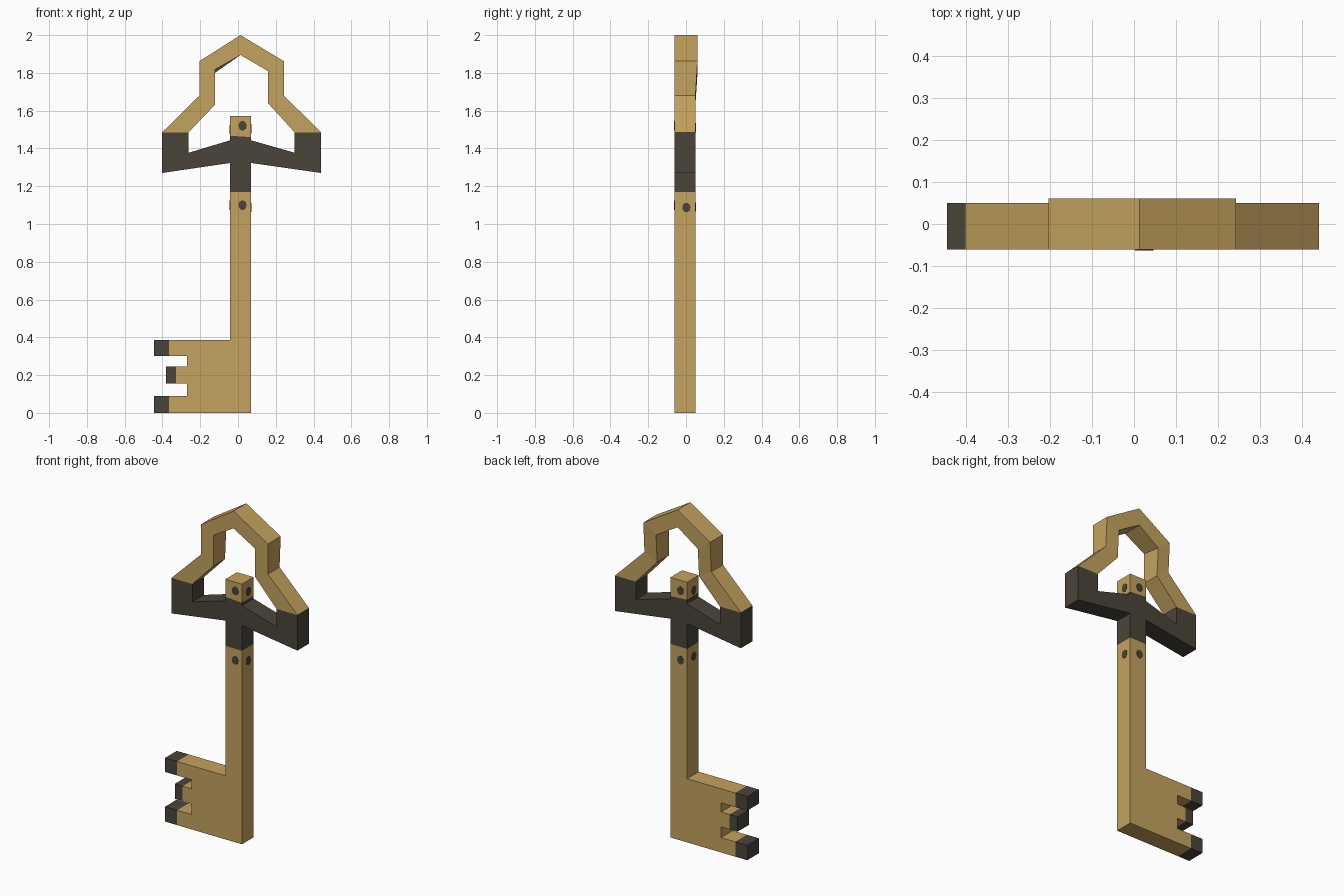
import bpy, bmesh, math
from mathutils import Vector

if "Cube" in bpy.data.objects:
    bpy.data.objects.remove(bpy.data.objects["Cube"])

FRONT, BACK = -0.061, 0.05      # thickness of the flat key
L, R = -0.042, 0.069            # shaft sides


def material(name, rgb):
    m = bpy.data.materials.new(name)
    m.diffuse_color = (*rgb, 1)
    m.use_nodes = True
    m.node_tree.nodes["Principled BSDF"].inputs["Base Color"].default_value = m.diffuse_color
    return m


gold = material("old gold", (0.56, 0.365, 0.112))
dark = material("dark iron", (0.069, 0.059, 0.042))


def finish(name, bm, mat):
    bmesh.ops.recalc_face_normals(bm, faces=bm.faces)
    me = bpy.data.meshes.new(name)
    bm.to_mesh(me)
    bm.free()
    me.materials.append(mat)
    ob = bpy.data.objects.new(name, me)
    bpy.context.collection.objects.link(ob)
    return ob


def plate(name, pts, mat, joints=()):
    """Extrude an x-z outline; edges listed in joints stay open (they meet another part)."""
    bm = bmesh.new()
    f = [bm.verts.new((x, FRONT, z)) for x, z in pts]
    b = [bm.verts.new((x, BACK, z)) for x, z in pts]
    bm.faces.new(f)
    bm.faces.new(b[::-1])
    n = len(pts)
    for i in range(n):
        if i not in joints:
            j = (i + 1) % n
            bm.faces.new((f[i], b[i], b[j], f[j]))
    return finish(name, bm, mat)


# shaft with the toothed bit
plate("shaft_and_bit", [
    (L, 0.385), (-0.365, 0.385), (-0.365, 0.30), (-0.27, 0.30), (-0.27, 0.245),
    (-0.327, 0.245), (-0.327, 0.155), (-0.27, 0.155), (-0.27, 0.09),
    (-0.365, 0.09), (-0.365, 0), (R, 0), (R, 1.17), (L, 1.17)],
    gold, joints=(1, 5, 9, 12))

# dark tooth tips
for name, x0, x1, z0, z1 in (("tooth_tip_top", -0.445, -0.365, 0.30, 0.385),
                             ("tooth_tip_middle", -0.38, -0.327, 0.155, 0.245),
                             ("tooth_tip_bottom", -0.445, -0.365, 0, 0.09)):
    plate(name, [(x0, z0), (x1, z0), (x1, z1), (x0, z1)], dark, joints=(1,))

# dark crossbar with collar around the shaft
plate("crossbar", [
    (L, 1.17), (R, 1.17), (R, 1.323), (0.44, 1.27), (0.44, 1.485), (0.30, 1.485),
    (0.30, 1.377), (R, 1.443), (R, 1.46), (L, 1.467), (L, 1.443),
    (-0.262, 1.377), (-0.262, 1.485), (-0.402, 1.485), (-0.402, 1.27), (L, 1.323)],
    dark, joints=(0, 4, 8, 12))

# top end of the shaft
plate("shaft_top", [(L, 1.467), (R, 1.46), (R, 1.573), (L, 1.573)], gold, joints=(0,))

# bow: swept quad section, a little thicker at the crown
outer = [(-0.402, 1.485), (-0.204, 1.68), (-0.204, 1.862), (0.013, 2.0),
         (0.243, 1.862), (0.243, 1.68), (0.44, 1.485)]
inner = [(-0.262, 1.485), (-0.122, 1.631), (-0.122, 1.818), (0.013, 1.895),
         (0.158, 1.81), (0.158, 1.64), (0.30, 1.485)]
bm = bmesh.new()
rings = []
for i, ((ox, oz), (ix, iz)) in enumerate(zip(outer, inner)):
    back = 0.061 if oz > 1.8 else BACK
    sag = 0.018 if i == 2 else 0        # uneven inner corner
    rings.append([bm.verts.new(p) for p in (
        (ox, FRONT, oz), (ox, back, oz), (ix, back, iz - sag), (ix, FRONT, iz))])
for a, b in zip(rings, rings[1:]):
    for k in range(4):
        m = (k + 1) % 4
        bm.faces.new((a[k], a[m], b[m], b[k]))
finish("bow", bm, gold)


def rivet(name, centre, normal, r, rz):
    """Thin painted dot lying on a shaft face."""
    n = Vector(normal)
    side = Vector((0, 0, 1)).cross(n)
    bm = bmesh.new()
    vs = []
    for k in range(10):
        a = math.tau * k / 10
        vs.append(bm.verts.new(Vector(centre) + n * 0.002 + side * r * math.cos(a)
                               + Vector((0, 0, rz * math.sin(a)))))
    bm.faces.new(vs)
    ex = bmesh.ops.extrude_face_region(bm, geom=bm.faces[:])
    for v in ex["geom"]:
        if isinstance(v, bmesh.types.BMVert):
            v.co -= n * 0.004
    finish(name, bm, dark)


# rivet dots on all four sides, two heights
for side, x, y, n, low, high in (
        ("front", 0.024, FRONT, (0, -1, 0), 1.10, 1.52),
        ("right", R, 0.002, (1, 0, 0), 1.087, 1.505),
        ("back", 0.002, BACK, (0, 1, 0), 1.09, 1.51),
        ("left", L, -0.015, (-1, 0, 0), 1.10, 1.50)):
    rivet("lower_dot_" + side, (x, y, low), n, 0.022, 0.026)
    rivet("upper_dot_" + side, (x, y, high), n, 0.022, 0.026)
